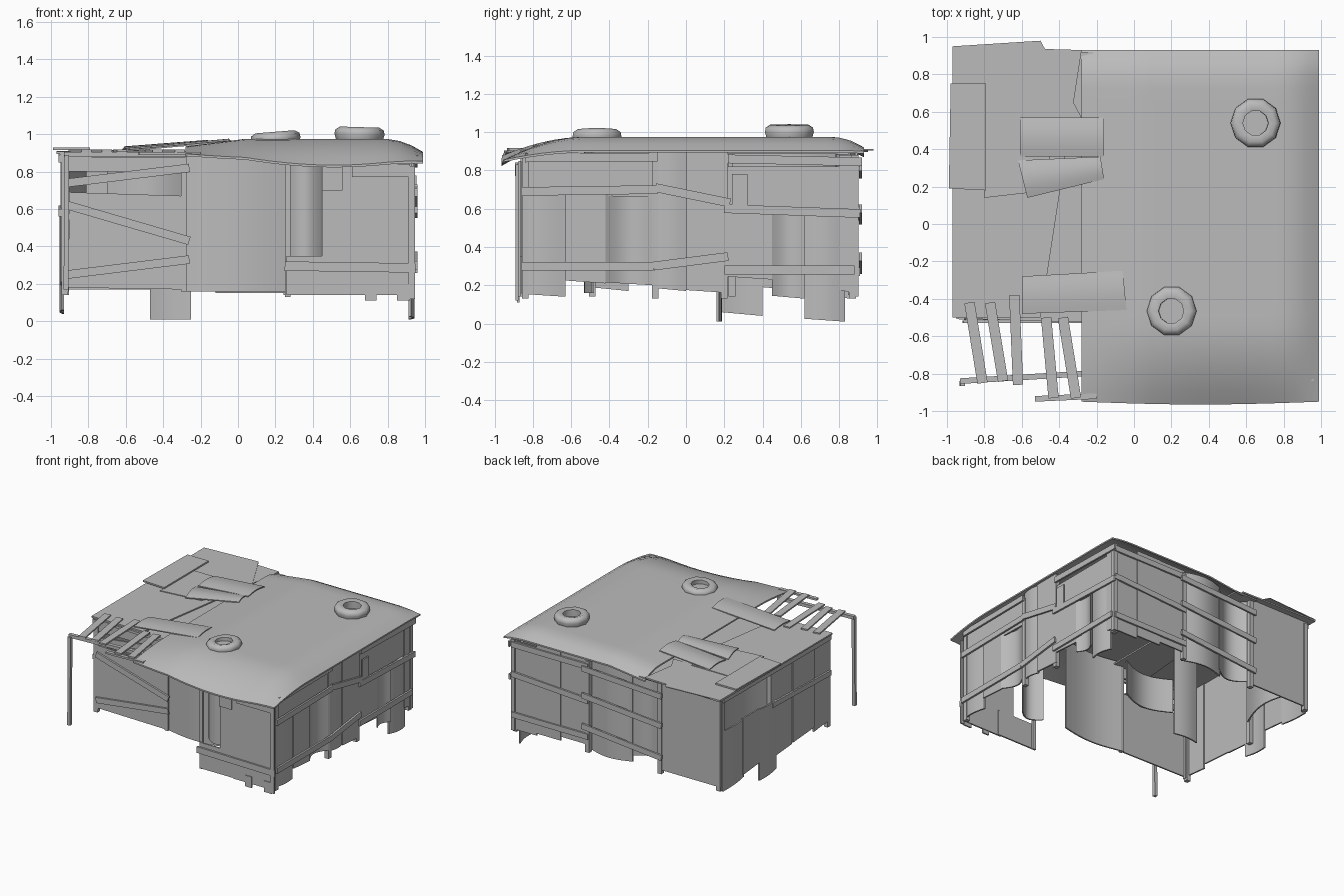
import bpy, bmesh, math
from mathutils import Vector, Matrix

cube = bpy.data.objects.get("Cube")
if cube:
    bpy.data.objects.remove(cube, do_unlink=True)

grey = bpy.data.materials.new("weathered_grey")
grey.use_nodes = True
grey.diffuse_color = (0.5, 0.5, 0.5, 1)
grey.node_tree.nodes["Principled BSDF"].inputs["Base Color"].default_value = (0.5, 0.5, 0.5, 1)

# Each side maps (along, up, outward) to a point
SIDES = {
    "front": lambda u, v, o: (u, -0.86 - o, v),
    "porch": lambda u, v, o: (u, -0.50 - o, v),
    "right": lambda u, v, o: (0.93 + o, u, v),
    "back": lambda u, v, o: (u, 0.88 + o, v),
    "left": lambda u, v, o: (-0.93 - o, u, v),
    "top": lambda u, v, o: (u, v, o),
}


def finish(name, bm):
    bmesh.ops.recalc_face_normals(bm, faces=bm.faces)
    mesh = bpy.data.meshes.new(name)
    bm.to_mesh(mesh)
    bm.free()
    for p in mesh.polygons:
        p.use_smooth = True
    mesh.set_sharp_from_angle(angle=math.radians(60))
    mesh.materials.append(grey)
    obj = bpy.data.objects.new(name, mesh)
    bpy.context.collection.objects.link(obj)


def sheet(name, point, nu, nv, thick):
    """Closed slab; point(s, t, k) gives layer k of the surface."""
    bm = bmesh.new()
    g = [[[bm.verts.new(point(i / nu, j / nv, k * thick)) for j in range(nv + 1)]
          for i in range(nu + 1)] for k in (0, 1)]
    for i in range(nu):
        for j in range(nv):
            for k in (0, 1):
                bm.faces.new((g[k][i][j], g[k][i + 1][j], g[k][i + 1][j + 1], g[k][i][j + 1]))
    for i in range(nu):
        for j in (0, nv):
            bm.faces.new((g[0][i][j], g[0][i + 1][j], g[1][i + 1][j], g[1][i][j]))
    for j in range(nv):
        for i in (0, nu):
            bm.faces.new((g[0][i][j], g[0][i][j + 1], g[1][i][j + 1], g[1][i][j]))
    finish(name, bm)


def quad(name, side, a, b, c, d, out=0.0, thick=0.012, bow=0.0, tilt=0.0):
    """Four-cornered sheet, bowed from edge ad to bc, tilted from ab to dc."""
    a, b, c, d = map(Vector, (a, b, c, d))

    def point(s, t, o):
        p = a.lerp(b, s).lerp(d.lerp(c, s), t)
        return SIDES[side](p.x, p.y, out + o + bow * math.sin(math.pi * s) + tilt * t)
    sheet(name, point, 10 if bow else 1, 1, thick)


def panel(name, side, u0, u1, z0, z1, skew=0.0, **kw):
    quad(name, side, (u0, z0 + skew), (u1, z0), (u1, z1), (u0, z1), **kw)


def plank(name, side, p, q, width=0.045, out=0.015, thick=0.015):
    p, q = Vector(p), Vector(q)
    n = Vector((p.y - q.y, q.x - p.x)).normalized() * width / 2
    quad(name, side, p - n, q - n, q + n, p + n, out=out, thick=thick)


# Right wall
for i, (u0, u1, z0, z1, bow, out) in enumerate((
        (-0.86, -0.63, 0.14, 0.68, 0.014, -0.012), (-0.63, -0.42, 0.21, 0.68, 0, 0),
        (-0.42, -0.17, 0.2, 0.68, -0.05, 0), (-0.84, -0.16, 0.66, 0.885, 0, -0.01),
        (-0.16, 0.0, 0.17, 0.92, 0.012, -0.012), (0.0, 0.22, 0.16, 0.92, 0, 0),
        (0.22, 0.45, 0.23, 0.6, 0, 0), (0.45, 0.62, 0.13, 0.6, -0.03, 0),
        (0.62, 0.83, 0.01, 0.6, 0.02, -0.018), (0.22, 0.87, 0.57, 0.82, 0, -0.01),
        (0.8, 0.88, 0.16, 0.88, 0, -0.004))):
    panel(f"right_panel_{i}", "right", u0, u1, z0, z1, bow=bow, out=out, skew=0.015)
panel("right_patch", "right", 0.24, 0.32, 0.62, 0.78, out=0.013)
for i, (p, q) in enumerate((
        ((-0.86, 0.69), (-0.15, 0.7)), ((-0.86, 0.3), (-0.17, 0.3)),
        ((-0.84, 0.865), (-0.15, 0.87)), ((-0.16, 0.71), (0.23, 0.63)),
        ((-0.17, 0.3), (0.22, 0.35)), ((0.2, 0.6), (0.91, 0.575)),
        ((0.2, 0.28), (0.88, 0.28)), ((0.22, 0.86), (0.92, 0.845)))):
    plank(f"right_plank_{i}", "right", p, q)
for i, u in enumerate((-0.84, -0.16, 0.2, 0.87)):
    plank(f"right_post_{i}", "right", (u, 0.13), (u, 0.87), width=0.035, out=-0.025, thick=0.035)

# Front room wall
for i, (u0, u1, z0, z1, bow, out) in enumerate((
        (0.26, 0.46, 0.34, 0.85, 0.06, -0.12), (0.45, 0.58, 0.3, 0.85, 0, 0),
        (0.57, 0.93, 0.14, 0.85, 0, 0.004), (0.26, 0.6, 0.14, 0.35, 0, -0.004),
        (0.45, 0.56, 0.7, 0.84, 0, 0.014), (0.61, 0.92, 0.77, 0.84, 0, 0.02),
        (0.68, 0.74, 0.11, 0.2, 0, 0.01), (0.85, 0.92, 0.11, 0.2, 0, 0.01))):
    panel(f"front_panel_{i}", "front", u0, u1, z0, z1, bow=bow, out=out)
plank("front_plank", "front", (0.25, 0.295), (0.95, 0.285), width=0.05)
plank("front_post_left", "front", (0.265, 0.13), (0.265, 0.86), width=0.03, out=-0.02)
plank("front_post_right", "front", (0.93, 0.12), (0.93, 0.83), width=0.035)

# Wall under the porch
quad("porch_panel", "porch", (-0.91, 0.18), (-0.28, 0.17), (-0.28, 0.67), (-0.9, 0.69))
panel("porch_top_panel", "porch", -0.91, -0.28, 0.8, 0.89, out=-0.01)
panel("porch_curved_sheet", "porch", -0.28, 0.26, 0.16, 0.92, bow=0.04, out=-0.02)
panel("inside_sheet", "porch", -0.7, -0.25, 0.6, 0.88, out=-0.12, bow=0.08)
for i, (p, q) in enumerate((((-0.91, 0.74), (-0.26, 0.82)), ((-0.91, 0.62), (-0.26, 0.43)),
                            ((-0.91, 0.25), (-0.26, 0.33)))):
    plank(f"porch_plank_{i}", "porch", p, q)
for i, u in enumerate((-0.92, -0.29)):
    plank(f"porch_wall_post_{i}", "porch", (u, 0.16), (u, 0.89), width=0.03, out=-0.02, thick=0.03)

# Left wall
for i, (u0, u1, z0, z1, bow, out) in enumerate((
        (-0.5, -0.3, 0.17, 0.9, 0, 0), (-0.3, -0.02, 0.19, 0.9, 0, 0.006),
        (-0.02, 0.24, 0.16, 0.9, 0, 0), (0.18, 0.4, 0.04, 0.62, 0.012, 0),
        (0.4, 0.62, 0.17, 0.63, 0, 0.004), (0.6, 0.87, 0.13, 0.62, 0.01, 0),
        (0.24, 0.87, 0.3, 0.89, -0.09, -0.03))):
    panel(f"left_panel_{i}", "left", u0, u1, z0, z1, bow=bow, out=out, skew=0.02)
plank("left_plank_top", "left", (0.88, 0.88), (-0.5, 0.87), width=0.04)
plank("left_plank_middle", "left", (0.25, 0.6), (-0.5, 0.58), width=0.04)
for i, u in enumerate((-0.49, 0.24, 0.87)):
    plank(f"left_post_{i}", "left", (u, 0.14), (u, 0.89), width=0.035, out=-0.02, thick=0.035)

# Back wall
for i, (u0, u1, z0, z1, bow, out) in enumerate((
        (-0.94, -0.38, 0.17, 0.9, 0, 0), (-0.4, -0.1, 0.2, 0.885, -0.08, -0.02),
        (-0.12, 0.25, 0.15, 0.91, 0.045, -0.035), (0.25, 0.5, 0.2, 0.9, 0, 0),
        (0.5, 0.72, 0.17, 0.9, 0, 0.005), (0.72, 0.94, 0.15, 0.87, 0, 0))):
    panel(f"back_panel_{i}", "back", u0, u1, z0, z1, bow=bow, out=out)
for i, (p, q) in enumerate((
        ((0.3, 0.82), (-0.42, 0.78)), ((0.3, 0.6), (-0.42, 0.54)), ((0.3, 0.35), (-0.42, 0.28)),
        ((0.94, 0.84), (0.25, 0.84)), ((0.94, 0.6), (0.25, 0.56)), ((0.94, 0.27), (0.25, 0.27)))):
    plank(f"back_plank_{i}", "back", p, q, out=0.014 if i > 2 else 0.024)
for i, u in enumerate((-0.92, -0.39, 0.26, 0.93)):
    plank(f"back_post_{i}", "back", (u, 0.14), (u, 0.88), width=0.035, out=-0.015, thick=0.035)

# Hanging sheet inside
panel("hanging_sheet", "back", -0.47, -0.25, 0.01, 0.88, out=-0.72, bow=0.015)


# Main roof, drooping over the front, back and right edges
def main_roof(s, t, k):
    x = -0.28 + 1.27 * s
    y = -0.95 + 1.88 * t
    rise = min(1, s / 0.25)
    front = max(0, (-0.52 - y) / 0.43) ** 1.9
    back = max(0, (y - 0.76) / 0.17) ** 2
    side = max(0, (x - 0.78) / 0.21) ** 2
    droop = 0.04 + 0.1 * math.sin(math.pi * min(1, s * 0.8))
    z = 0.935 + 0.04 * rise - droop * front - 0.055 * back - 0.07 * side
    return x, y - 0.015 * math.sin(math.pi * s) * (1 - t), z + 0.05 * side * max(front, back) - k


sheet("main_roof", main_roof, 20, 28, 0.012)

# Lower roof and its loose patches
quad("lower_roof", "top", (-0.97, -0.5), (-0.5, -0.5), (-0.28, 0.93), (-0.97, 0.95), out=0.895)
quad("lower_roof_inner", "top", (-0.55, -0.5), (-0.22, -0.5), (-0.22, 0.92), (-0.42, 0.92), out=0.885)
quad("back_roof_patch", "top", (-0.97, 0.55), (-0.27, 0.55), (-0.5, 0.98), (-0.97, 0.95), out=0.905, thick=0.006)
quad("edge_roof_patch", "top", (-0.99, 0.19), (-0.79, 0.18), (-0.79, 0.75), (-0.98, 0.75), out=0.916)
quad("flat_roof_patch", "top", (-0.8, 0.14), (-0.45, 0.18), (-0.45, 0.57), (-0.79, 0.57), out=0.91, thick=0.006)
quad("curved_roof_patch_back", "top", (-0.61, 0.36), (-0.61, 0.57), (-0.16, 0.57), (-0.16, 0.36),
     out=0.914, thick=0.008, bow=0.013, tilt=0.035)
quad("curved_roof_patch_middle", "top", (-0.57, 0.14), (-0.62, 0.34), (-0.18, 0.36), (-0.16, 0.24),
     out=0.913, thick=0.008, bow=0.013, tilt=0.035)
quad("curved_roof_patch_front", "top", (-0.6, -0.48), (-0.6, -0.28), (-0.06, -0.25), (-0.04, -0.46),
     out=0.908, thick=0.008, bow=0.01, tilt=0.05)

# Open porch slats, beams and post
for i, (x0, y0, x1, y1) in enumerate((
        (-0.81, -0.85, -0.88, -0.42), (-0.7, -0.84, -0.77, -0.42), (-0.62, -0.86, -0.64, -0.38),
        (-0.43, -0.93, -0.47, -0.5), (-0.31, -0.93, -0.38, -0.5))):
    plank(f"porch_slat_{i}", "top", (x0, y0), (x1, y1), width=0.055, out=0.905, thick=0.012)
plank("porch_beam", "top", (-0.93, -0.84), (-0.27, -0.8), width=0.03, out=0.88, thick=0.025)
plank("porch_beam_short", "top", (-0.53, -0.935), (-0.2, -0.92), width=0.03, out=0.89, thick=0.015)
plank("porch_wall_beam", "top", (-0.95, -0.49), (-0.28, -0.51), width=0.03, out=0.875, thick=0.02)
plank("porch_post", "front", (-0.92, 0.17), (-0.915, 0.89), width=0.025, out=-0.02, thick=0.025)


# Tyres weighing down the roof
def tyre(name, loc, tilt, n=10):
    profile = ((0.068, -0.04), (0.125, -0.04), (0.134, -0.01), (0.13, 0.012), (0.105, 0.028), (0.068, 0.02))
    bm = bmesh.new()
    rings = [[bm.verts.new((r * math.cos(a), r * math.sin(a), z)) for r, z in profile]
             for a in (2 * math.pi * i / n for i in range(n))]
    m = len(profile)
    for i in range(n):
        p, q = rings[i], rings[(i + 1) % n]
        for j in range(m):
            bm.faces.new((p[j], q[j], q[(j + 1) % m], p[(j + 1) % m]))
    bm.transform(Matrix.Translation(loc) @ Matrix.Rotation(tilt, 4, "Y"))
    finish(name, bm)


tyre("tyre_back", (0.65, 0.54, 1.01), 0.03)
tyre("tyre_front", (0.2, -0.465, 0.985), -0.08)
